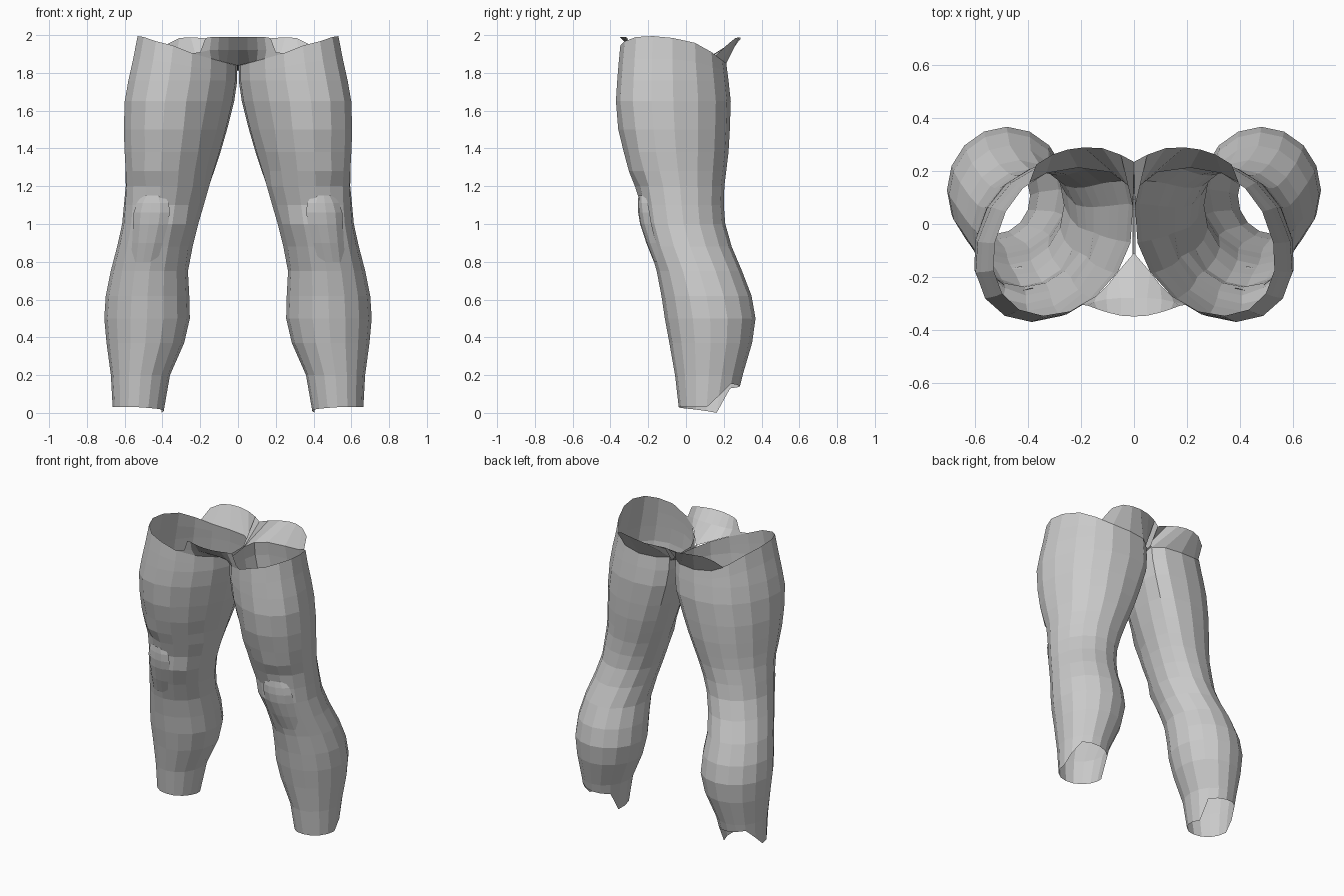
import bpy, bmesh, math, random

if "Cube" in bpy.data.objects:
    bpy.data.objects.remove(bpy.data.objects["Cube"])

random.seed(4)
SIDES = 16

grey = bpy.data.materials.new("plain grey")
grey.diffuse_color = (0.6, 0.6, 0.6, 1)
grey.use_nodes = True
grey.node_tree.nodes["Principled BSDF"].inputs["Base Color"].default_value = grey.diffuse_color

# leg sections: height, inner x, outer x, front y, back y, sideways shear
SECTIONS = [
    (0.00, .395, .662, -.035, .250, 0), (0.20, .360, .673, -.058, .300, 0),
    (0.37, .285, .696, -.088, .350, 0), (0.50, .255, .708, -.112, .368, 0),
    (0.62, .258, .700, -.130, .347, 0), (0.75, .265, .674, -.155, .297, 0),
    (0.88, .240, .640, -.200, .242, -.03), (1.00, .210, .614, -.232, .208, -.07),
    (1.10, .180, .605, -.246, .200, -.10), (1.20, .150, .597, -.266, .203, -.15),
    (1.28, .125, .599, -.297, .213, -.18), (1.38, .093, .604, -.330, .225, -.20),
    (1.50, .058, .608, -.353, .232, -.22), (1.65, .020, .602, -.371, .237, -.25),
    (1.76, .004, .583, -.364, .225, -.25), (1.86, .004, .560, -.356, .212, -.25),
    (2.00, .006, .533, -.342, .200, -.25)]

# edge heights by angle in degrees (0 outer, 90 back, 180 inner, 270 front)
RIM = [(0, 1.985), (30, 1.95), (60, 1.87), (90, 1.85), (150, 1.85), (180, 1.84),
       (205, 1.855), (225, 1.875), (240, 1.89), (270, 1.945), (300, 1.975),
       (325, 2.0), (360, 1.985)]
HEM = [(0, .03), (22, .09), (45, .155), (90, .14), (135, .13), (157, 0), (180, .01),
       (210, .02), (270, .03), (360, .03)]


def lerp_table(table, t):
    """Values of a table at t, in straight steps."""
    for a, b in zip(table, table[1:]):
        if t <= b[0]:
            f = (t - a[0]) / (b[0] - a[0])
            return [p + (q - p) * f for p, q in zip(a[1:], b[1:])]
    return list(table[-1][1:])


def leg_point(deg, z, grow=0.0):
    """Point on the leg surface at an angle and height."""
    xi, xo, yf, yb, k = lerp_table(SECTIONS, z)
    rx, ry = (xo - xi) / 2, (yb - yf) / 2
    rx = math.sqrt(rx * rx - (k * ry) ** 2)
    c, s = math.cos(math.radians(deg)), math.sin(math.radians(deg))
    # the back of the thigh is boxier, most of all on the inside
    if 0 < deg < 180:
        up = min(1, max(0, (z - 1.0) / .6))
        power = 1 - up * (.13 if deg < 90 else .22)
        c, s = math.copysign(abs(c) ** power, c), s ** power
    y = s * (ry + grow)
    x = (xi + xo) / 2 + c * (rx + grow) + k * y
    return (max(x, xi), (yf + yb) / 2 + y, z)


def rim_point(deg):
    return leg_point(deg, lerp_table(RIM, deg)[0])


def make_sheet(name, rows, closed=False):
    """Open surface through rows of points, copied to the other side."""
    bm = bmesh.new()
    grid = [[bm.verts.new(p) for p in row] for row in rows]
    n = len(rows[0])
    for lo, hi in zip(grid, grid[1:]):
        for i in range(n if closed else n - 1):
            j = (i + 1) % n
            bm.faces.new((lo[i], lo[j], hi[j], hi[i]))
    mesh = bpy.data.meshes.new(name)
    bm.to_mesh(mesh)
    bm.free()
    mesh.materials.append(grey)
    ob = bpy.data.objects.new(name, mesh)
    bpy.context.collection.objects.link(ob)
    mod = ob.modifiers.new("other side", 'MIRROR')
    mod.use_mirror_merge = False
    return ob


# legs: hem row, level rows, then rows easing into the sloping rim
angles = [360 * i / SIDES for i in range(SIDES)]
rows = [[leg_point(a, lerp_table(HEM, a)[0]) for a in angles]]
for sec in SECTIONS[1:15]:
    row = []
    for a in angles:
        # slight cloth creases on the inner front of thigh and knee
        crease = random.uniform(-.010, .008) if 190 < a < 300 and .8 < sec[0] < 1.6 else 0
        row.append(leg_point(a, sec[0], crease))
    rows.append(row)
for t in (.5, 1):
    rows.append([leg_point(a, 1.76 + t * (lerp_table(RIM, a)[0] - 1.76)) for a in angles])
make_sheet("trouser_legs", rows, closed=True)

# knee patches: shallow raised shells, tucked in at the edges
rows = []
for z, lift, half in ((.80, -.002, 22), (.90, .005, 25), (1.0, .011, 28),
                      (1.06, .013, 28), (1.11, .007, 25), (1.15, -.004, 18)):
    rows.append([leg_point(282 + half * u, z, lift - (.008 if abs(u) == 1 else 0))
                 for u in (-1, -.5, 0, .5, 1)])
make_sheet("knee_patches", rows)

# flared collar rising from the back edge of the legs
low = [rim_point(a) for a in (180, 157.5, 135, 112.5, 90, 67.5, 52)]
low[0] = (0, .16, 1.84)
high = [(0, .235, 1.955), (.05, .262, 1.965), (.12, .287, 1.975), (.19, .29, 1.985),
        (.25, .282, 1.988), (.31, .262, 1.985), (.37, .225, 1.955)]
make_sheet("back_collar", [low, high])

# front waist panel sloping from the leg edges up to the belly
bottom = [(0, -.11, 1.838)] + [rim_point(a) for a in (202.5, 214, 225, 247.5)]
middle = [(0, -.28, 1.92), (.05, -.28, 1.92), (.105, -.285, 1.92), (.15, -.295, 1.92),
          (.20, -.305, 1.91)]
top = [(0, -.35, 1.99), (.05, -.347, 1.99), (.10, -.335, 1.99), (.14, -.322, 1.99),
       (.172, -.31, 1.985)]
make_sheet("front_panel", [bottom, middle, top])

# narrow strip joining the legs between front and back
seam = [(-.13, 1.838), (-.05, 1.81), (.06, 1.81), (.17, 1.84)]
make_sheet("crotch_seam", [[(0, y, z) for y, z in seam],
                           [(.006, y, z + .005) for y, z in seam]])
